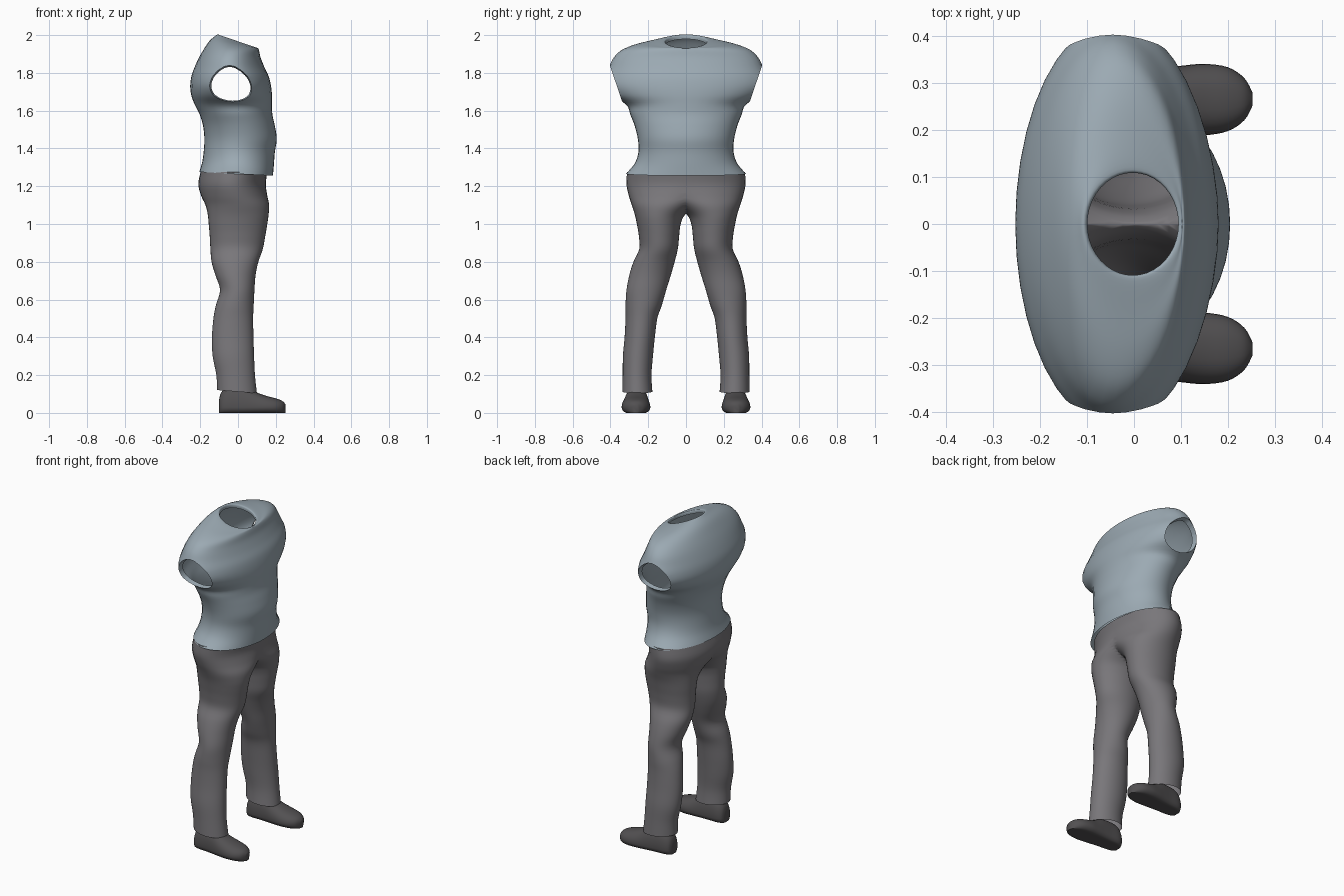
import bpy
import bmesh
import math
from mathutils import Vector

default_cube = bpy.data.objects.get("Cube")
if default_cube:
    bpy.data.objects.remove(default_cube, do_unlink=True)


def make_material(name, color):
    material = bpy.data.materials.new(name)
    material.use_nodes = True
    material.diffuse_color = (*color, 1)
    shader = material.node_tree.nodes["Principled BSDF"]
    shader.inputs["Base Color"].default_value = (*color, 1)
    shader.inputs["Roughness"].default_value = 0.8
    return material


def smooth_stations(stations, steps=4):
    """Interpolate the stations with a curve that passes through each of them."""
    result = []
    last = len(stations) - 1
    for i in range(last):
        before, start = stations[max(i - 1, 0)], stations[i]
        end, after = stations[i + 1], stations[min(i + 2, last)]
        for step in range(steps):
            t = step / steps
            result.append([
                b + t * (c - a + t * (2*a - 5*b + 4*c - d + t * (3*b - a - 3*c + d))) / 2
                for a, b, c, d in zip(before, start, end, after)])
    result.append(stations[last])
    return result


def level_ring(station, segments=40):
    """Horizontal oval: height, back, front, inner side, outer side, forward slope."""
    z, back, front, inner, outer, slope = station
    points = []
    for k in range(segments):
        angle = math.tau * k / segments
        x = (back + front) / 2 + (front - back) / 2 * math.cos(angle)
        y = (inner + outer) / 2 + (outer - inner) / 2 * math.sin(angle)
        points.append(Vector((x, y, z - slope * x)))
    return points


def shoe_ring(station, segments=28):
    """Upright section with a flat sole: x, centre y, half width, top height."""
    x, center, width, top = station
    points = []
    for k in range(segments):
        angle = math.tau * k / segments
        c, s = math.cos(angle), math.sin(angle)
        y = center + width * math.copysign(abs(c) ** 0.8, c)
        z = 0.03 + (top - 0.03) * s if s > 0 else max(0, 0.03 + 0.04 * s)
        points.append(Vector((x, y, z)))
    return points


def loft(rings, capped=False):
    bm = bmesh.new()
    rows = [[bm.verts.new(point) for point in ring] for ring in rings]
    for low, high in zip(rows, rows[1:]):
        for k in range(len(low)):
            n = (k + 1) % len(low)
            bm.faces.new((low[k], low[n], high[n], high[k]))
    if capped:
        bm.faces.new(rows[0])
        bm.faces.new(rows[-1])
    return bm


def finish(bm, name, material, mirrored=False):
    bmesh.ops.recalc_face_normals(bm, faces=bm.faces)
    mesh = bpy.data.meshes.new(name)
    bm.to_mesh(mesh)
    bm.free()
    mesh.materials.append(material)
    obj = bpy.data.objects.new(name, mesh)
    bpy.context.collection.objects.link(obj)
    bpy.ops.object.select_all(action="DESELECT")
    obj.select_set(True)
    bpy.context.view_layer.objects.active = obj
    bpy.ops.object.shade_smooth_by_angle(angle=math.radians(50))
    if mirrored:
        mirror = obj.modifiers.new("Mirror", "MIRROR")
        mirror.use_axis = (False, True, False)
        mirror.merge_threshold = 0.002
    return obj


blue_gray = make_material("blue gray cloth", (0.33, 0.40, 0.45))
dark_gray = make_material("warm gray cloth", (0.19, 0.183, 0.195))
charcoal = make_material("charcoal leather", (0.085, 0.081, 0.084))

# Shirt: height, back, front, half width, slope, from hem to neckline
shirt_stations = [
    (1.265, -.205, .185, .318, .05), (1.32, -.19, .19, .272, .03),
    (1.38, -.182, .195, .252, 0), (1.45, -.178, .205, .255, 0),
    (1.52, -.185, .195, .272, 0), (1.58, -.203, .182, .295, 0),
    (1.63, -.228, .18, .315, 0), (1.68, -.247, .18, .39, 0),
    (1.73, -.253, .175, .43, 0), (1.78, -.247, .163, .43, 0),
    (1.83, -.23, .14, .408, 0), (1.88, -.207, .12, .383, 0),
    (1.92, -.18, .112, .34, .04), (1.945, -.152, .108, .27, .15),
    (1.96, -.122, .104, .18, .28), (1.967, -.108, .102, .122, .34),
    (1.962, -.1, .095, .11, .34), (1.945, -.1, .095, .11, .34),
]
shirt = loft([level_ring((z, back, front, -half, half, slope))
              for z, back, front, half, slope in smooth_stations(shirt_stations)])

# Armholes: slice off each sleeve end and turn the cut edge inward
for side in (-1, 1):
    faces = [f for f in shirt.faces
             if f.calc_center_median().z > 1.6 and f.calc_center_median().y * side > 0]
    geometry = list({item for f in faces for item in (*f.verts, *f.edges, f)})
    cut = bmesh.ops.bisect_plane(
        shirt, geom=geometry, plane_co=(0, side * 0.4, 1.83),
        plane_no=(0, side * 0.19, -0.065), clear_outer=True)
    rim = [e for e in cut["geom_cut"] if isinstance(e, bmesh.types.BMEdge)]
    fold = bmesh.ops.extrude_edge_only(shirt, edges=rim)["geom"]
    for vert in (v for v in fold if isinstance(v, bmesh.types.BMVert)):
        vert.co.x = -0.025 + (vert.co.x + 0.025) * 0.93
        vert.co.z = 1.73 + (vert.co.z - 1.73) * 0.93
        vert.co.y -= side * 0.03
finish(shirt, "shirt", blue_gray)

# Trousers: height, back, front, inner side, outer side, slope, from cuff to waist
leg_stations = [
    (.112, -.11, .1, .178, .337, .08), (.2, -.115, .09, .183, .335, .03),
    (.3, -.134, .085, .175, .334, 0), (.4, -.138, .082, .165, .325, 0),
    (.5, -.13, .08, .152, .32, 0), (.57, -.117, .083, .128, .32, 0),
    (.65, -.095, .087, .105, .315, 0), (.73, -.12, .093, .08, .3, 0),
    (.8, -.14, .108, .06, .278, 0), (.87, -.146, .132, .043, .247, 0),
    (.94, -.15, .145, .036, .25, 0), (1.0, -.155, .155, .028, .26, 0),
    (1.05, -.16, .162, .004, .271, 0), (1.1, -.172, .165, -.07, .287, 0),
    (1.15, -.195, .155, -.19, .303, 0), (1.21, -.21, .147, -.3, .315, 0),
    (1.275, -.198, .155, -.312, .312, 0),
]
trousers = loft([level_ring(s) for s in smooth_stations(leg_stations)])
bmesh.ops.bisect_plane(
    trousers, geom=[*trousers.verts, *trousers.edges, *trousers.faces],
    plane_co=(0, 0, 0), plane_no=(0, 1, 0), clear_inner=True)
finish(trousers, "trousers", dark_gray, mirrored=True)

# Shoes: x, centre y, half width, top height, from heel to toe
shoe_stations = [
    (-.1, .258, .025, .07), (-.09, .258, .045, .105), (-.06, .258, .058, .135),
    (0, .26, .062, .142), (.05, .262, .067, .135), (.1, .264, .073, .108),
    (.15, .265, .076, .09), (.2, .266, .068, .077), (.235, .266, .045, .063),
    (.252, .266, .015, .045),
]
shoes = loft([shoe_ring(s) for s in smooth_stations(shoe_stations)], capped=True)
finish(shoes, "shoes", charcoal, mirrored=True)
